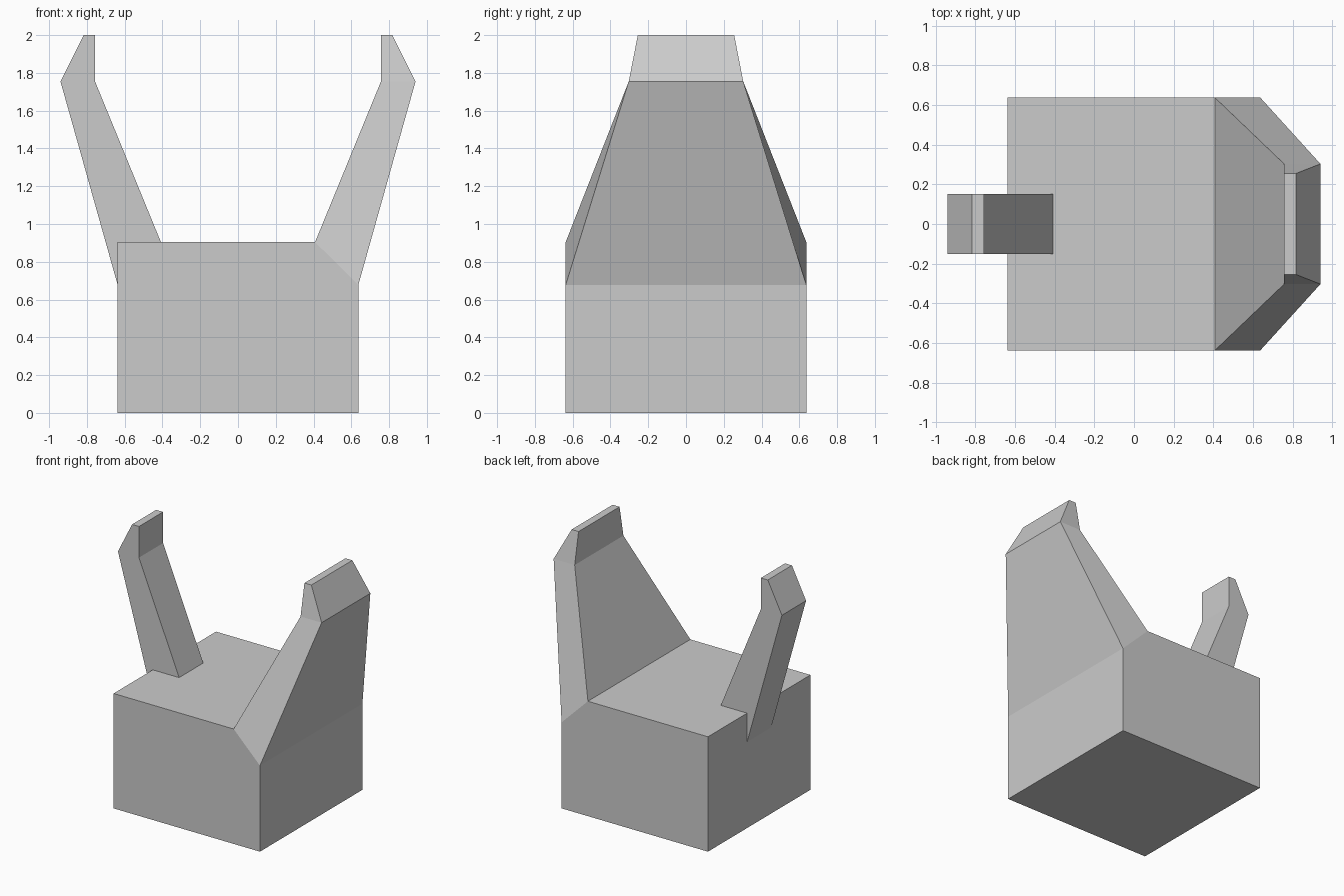
import bpy
import bmesh

cube = bpy.data.objects.get("Cube")
if cube:
    bpy.data.objects.remove(cube, do_unlink=True)

grey = bpy.data.materials.new("plain grey")
grey.use_nodes = True
colour = (0.6, 0.6, 0.6, 1)
grey.diffuse_color = colour
grey.node_tree.nodes["Principled BSDF"].inputs["Base Color"].default_value = colour

# Dimensions shared by the parts
HALF, TOP = 0.637, 0.904
CUT_X, CUT_Z = 0.408, 0.677

# Side outline of an upright: inner foot, inner bend, tip, outer bend, outer foot
UPRIGHT = [(CUT_X, TOP), (0.757, 1.755), (0.757, 2.0),
           (0.817, 2.0), (0.94, 1.755), (HALF, CUT_Z)]


def add_outline(bm, outline, widths, skip=(), caps=None):
    """Span an x-z outline across y, with a half-width for each point."""
    front = [bm.verts.new((x, -w, z)) for (x, z), w in zip(outline, widths)]
    back = [bm.verts.new((x, w, z)) for (x, z), w in zip(outline, widths)]
    n = len(outline)
    for i in range(n):
        if i not in skip:
            j = (i + 1) % n
            bm.faces.new((front[i], front[j], back[j], back[i]))
    for cap in caps or [range(n)]:
        bm.faces.new([front[i] for i in cap])
        bm.faces.new([back[i] for i in reversed(cap)])


def finish(name, bm):
    bmesh.ops.remove_doubles(bm, verts=bm.verts, dist=0.0005)
    bmesh.ops.recalc_face_normals(bm, faces=bm.faces)
    mesh = bpy.data.meshes.new(name)
    bm.to_mesh(mesh)
    bm.free()
    mesh.materials.append(grey)
    bpy.context.collection.objects.link(bpy.data.objects.new(name, mesh))


# Block with a tapered wide upright growing out of its chamfered edge
bm = bmesh.new()
block = [(-HALF, 0), (HALF, 0), (HALF, CUT_Z), (CUT_X, TOP), (-HALF, TOP)]
add_outline(bm, block, [HALF] * 5, skip=(2,))
add_outline(bm, UPRIGHT, [HALF, 0.303, 0.255, 0.255, 0.303, HALF],
            skip=(5,), caps=[(0, 1, 4, 5), (1, 2, 3, 4)])
finish("block_with_wide_upright", bm)

# Narrow upright on the opposite side, same outline mirrored
bm = bmesh.new()
add_outline(bm, [(-x, z) for x, z in UPRIGHT], [0.15] * 6)
finish("narrow_upright", bm)
